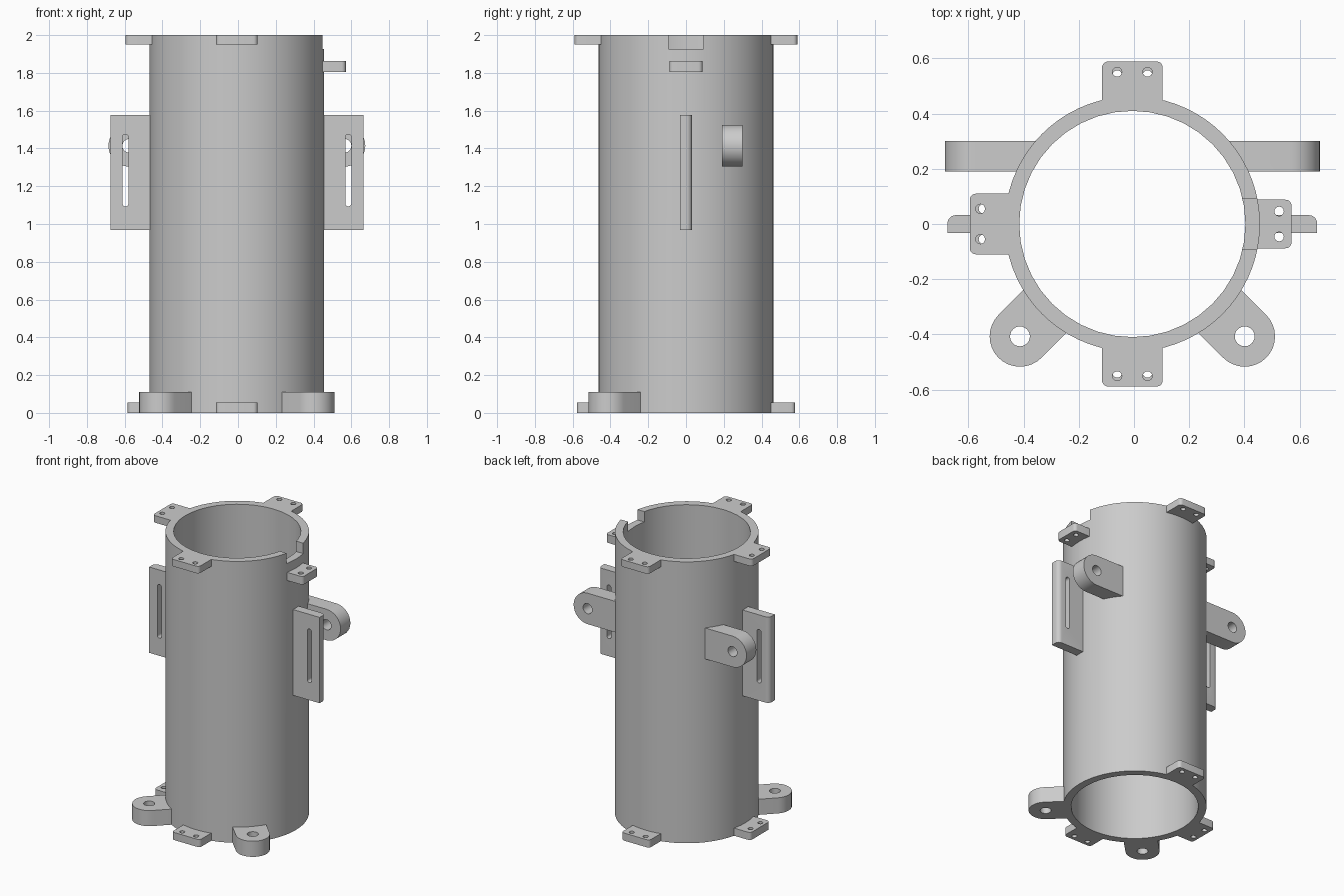
import bpy, bmesh
from math import cos, sin, pi, radians, sqrt
from mathutils import Matrix

if "Cube" in bpy.data.objects:
    bpy.data.objects.remove(bpy.data.objects["Cube"])

grey = bpy.data.materials.new("plain grey")
grey.use_nodes = True
COLOUR = (0.6, 0.6, 0.6, 1)
grey.diffuse_color = COLOUR
grey.node_tree.nodes["Principled BSDF"].inputs["Base Color"].default_value = COLOUR

AXIS_X = -0.006          # tube axis
OUTER, INNER, ROOT = 0.4625, 0.41, 0.43
parts = []


def arc(cx, cy, r, start, end, steps):
    angles = [radians(start + (end - start) * i / steps) for i in range(steps + 1)]
    return [(cx + r * cos(a), cy + r * sin(a)) for a in angles]


def circle(cx, cy, r, sides=24):
    return arc(cx, cy, r, 0, 360, sides)[:-1]


def prism(name, loops, low, high, matrix, shape=None):
    """Extrude an outline with holes from low to high, then place it."""
    bm = bmesh.new()
    for loop in loops:
        verts = [bm.verts.new((x, y, low)) for x, y in loop]
        for i, v in enumerate(verts):
            bm.edges.new((v, verts[i - 1]))
    bmesh.ops.triangle_fill(bm, use_beauty=True, edges=bm.edges[:], normal=(0, 0, 1))
    new = bmesh.ops.extrude_face_region(bm, geom=bm.faces[:], use_keep_orig=True)
    for v in new["geom"]:
        if isinstance(v, bmesh.types.BMVert):
            v.co.z = high
    if shape:
        for v in bm.verts:
            shape(v.co)
    bm.transform(matrix)
    bmesh.ops.recalc_face_normals(bm, faces=bm.faces[:])
    mesh = bpy.data.meshes.new(name)
    bm.to_mesh(mesh)
    bm.free()
    mesh.materials.append(grey)
    obj = bpy.data.objects.new(name, mesh)
    bpy.context.collection.objects.link(obj)
    parts.append(obj)
    return obj


def cut(obj, cutter):
    """Subtract the cutter, then discard it."""
    mod = obj.modifiers.new("cut", "BOOLEAN")
    mod.operation, mod.solver, mod.object = "DIFFERENCE", "EXACT", cutter
    bpy.context.view_layer.objects.active = obj
    bpy.ops.object.modifier_apply(modifier=mod.name)
    parts.remove(cutter)
    bpy.data.objects.remove(cutter)


def around(degrees):
    return Matrix.Translation((AXIS_X, 0, 0)) @ Matrix.Rotation(radians(degrees), 4, "Z")


def upright(side, y, z):
    """Local x points outward, local y up, local z towards the back."""
    return Matrix(((side, 0, 0, AXIS_X), (0, 0, 1, y), (0, 1, 0, z), (0, 0, 0, 1)))


def tab(name, degrees, low, high, reach, half, hole_x, hole_y):
    r = 0.022
    outline = ([(ROOT, -half)] + arc(reach - r, -half + r, r, -90, 0, 5)
               + arc(reach - r, half - r, r, 0, 90, 5) + [(ROOT, half)])
    holes = [circle(hole_x, s * hole_y, 0.017, 16) for s in (-1, 1)]
    prism(name, [outline] + holes, low, high, around(degrees))


def lug_loops(root, centre):
    outline = [(root, -0.11)] + arc(centre, 0, 0.11, -90, 90, 16) + [(root, 0.11)]
    return [outline, circle(centre, 0, 0.036)]


# Tube with a notch in its rim
tube = prism("tube", [circle(0, 0, OUTER, 72), circle(0, 0, INNER, 40)], 0, 2, around(0))
notch = [(0.3, -0.093), (0.6, -0.093), (0.6, 0.093), (0.3, 0.093)]
cut(tube, prism("notch_cutter", [notch], 1.926, 2.1, around(0)))

# Bolt tabs at both ends, and one set lower beneath the notch
for place, degrees in (("back", 90), ("right", 180), ("front", 270)):
    tab("top_tab_" + place, degrees, 1.95, 2, 0.589, 0.11, 0.551, 0.055)
    tab("bottom_tab_" + place, degrees, 0, 0.054, 0.578, 0.11, 0.54, 0.055)
tab("lowered_tab_left", 0, 1.804, 1.862, 0.577, 0.088, 0.532, 0.046)

# Mounting feet
for place, degrees in (("left", -45), ("right", -135)):
    prism("foot_" + place, lug_loops(ROOT, 0.576), 0, 0.111, around(degrees))


def follow_wall(co):
    # Move the root of the arm into the curved wall
    if co.x < 0.4:
        co.x = sqrt(0.435 ** 2 - co.z ** 2)


for place, side in (("left", 1), ("right", -1)):
    # Pivot arms behind the plates
    prism("arm_" + place, lug_loops(0.3, 0.57), 0.19, 0.3,
          upright(side, 0, 1.414), follow_wall)

    # Slotted plates with one rounded outer edge
    mirror = Matrix.Translation((AXIS_X, 0, 0)) @ Matrix.Scale(side, 4, (1, 0, 0))
    section = ([(ROOT, -0.032), (0.67, -0.032)] + arc(0.64, 0.002, 0.03, 0, 90, 6)
               + [(ROOT, 0.032)])
    plate = prism("slotted_plate_" + place, [section], 0.968, 1.578, mirror)
    slot = arc(0.59, 0.175, 0.016, 0, 180, 8) + arc(0.59, -0.175, 0.016, 180, 360, 8)
    cut(plate, prism("slot_cutter", [slot], -0.1, 0.1, upright(side, 0, 1.284)))

# Smooth the round surfaces, keep the edges sharp
bpy.ops.object.select_all(action="DESELECT")
for obj in parts:
    obj.select_set(True)
bpy.context.view_layer.objects.active = tube
bpy.ops.object.shade_smooth_by_angle(angle=radians(30))
